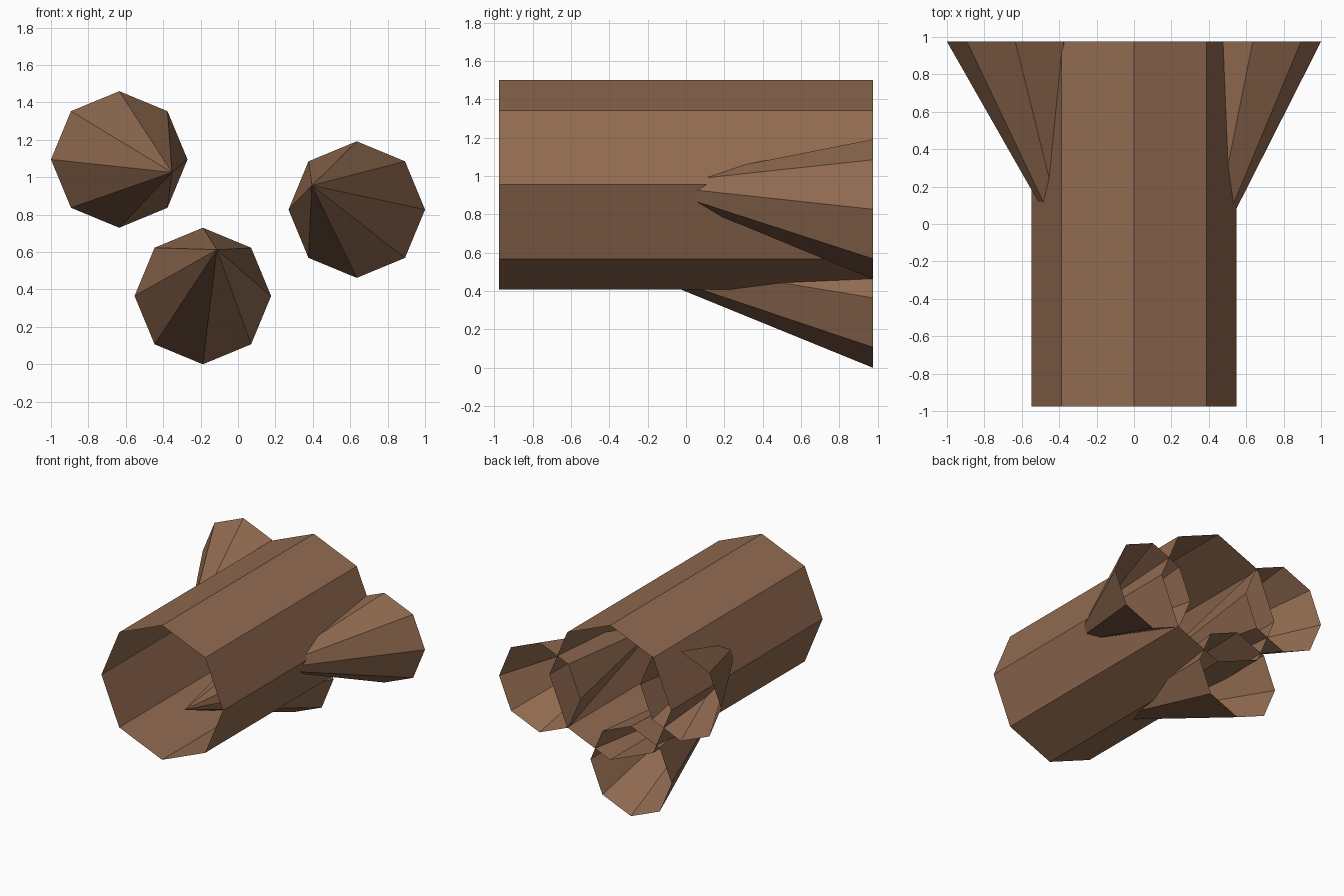
import bpy, bmesh, math

if "Cube" in bpy.data.objects:
    bpy.data.objects.remove(bpy.data.objects["Cube"])

SIDES = 8
BACK = 0.975      # half length along y

wood = bpy.data.materials.new("brown_wood")
wood.diffuse_color = (0.285, 0.147, 0.081, 1.0)
wood.use_nodes = True
wood.node_tree.nodes["Principled BSDF"].inputs["Base Color"].default_value = wood.diffuse_color


def ring(bm, x, y, z, r):
    """Octagon in the xz plane with corners on the axes."""
    return [bm.verts.new((x + r * math.cos(2 * math.pi * i / SIDES), y,
                          z + r * math.sin(2 * math.pi * i / SIDES)))
            for i in range(SIDES)]


def finish(name, bm):
    mesh = bpy.data.meshes.new(name)
    bm.to_mesh(mesh)
    bm.free()
    mesh.materials.append(wood)
    obj = bpy.data.objects.new(name, mesh)
    bpy.context.collection.objects.link(obj)


# Open-ended hollow log
bm = bmesh.new()
front = ring(bm, 0, -BACK, 0.955, 0.547)
back = ring(bm, 0, BACK, 0.955, 0.547)
for i in range(SIDES):
    j = (i + 1) % SIDES
    bm.faces.new((front[i], front[j], back[j], back[i]))
finish("hollow_log", bm)


# Open cones flaring out of the log: tip inside, rim at the back
def branch(name, tip, rim_x, rim_z, r=0.365):
    bm = bmesh.new()
    apex = bm.verts.new(tip)
    rim = ring(bm, rim_x, BACK, rim_z, r)
    for i in range(SIDES):
        bm.faces.new((apex, rim[(i + 1) % SIDES], rim[i]))
    finish(name, bm)


branch("left_branch", (-0.353, -0.16, 1.026), -0.635, 1.095)
branch("right_branch", (0.395, -0.22, 0.956), 0.635, 0.827)
branch("lower_branch", (-0.113, -0.53, 0.613), -0.188, 0.365)
